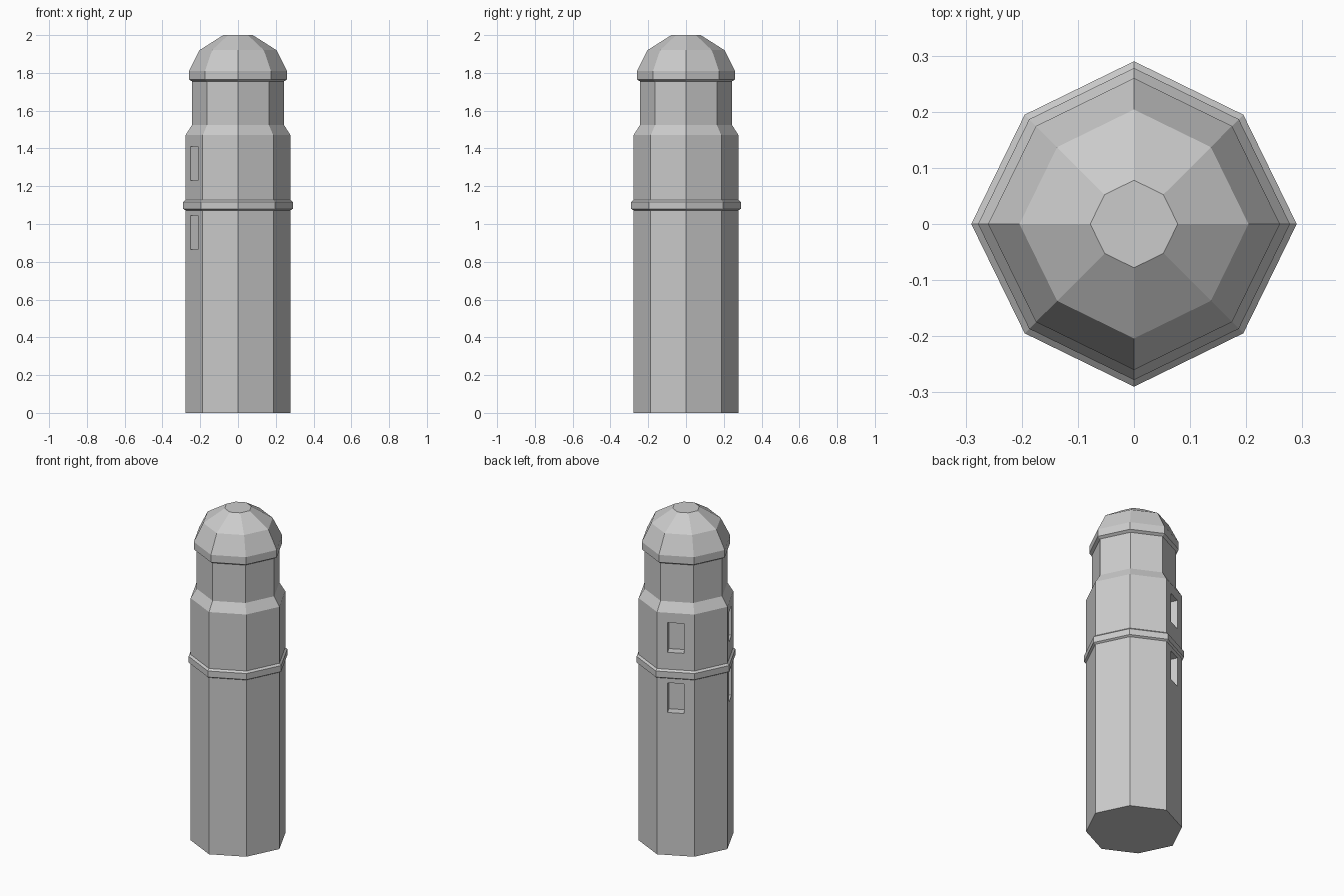
import bpy, bmesh, math
from mathutils import Matrix, Vector

if "Cube" in bpy.data.objects:
    bpy.data.objects.remove(bpy.data.objects["Cube"])

DIAG = 0.95  # diagonal corners sit slightly inside the axis corners


def corner(k, r):
    a = k * math.pi / 4
    r = r * (DIAG if k % 2 else 1)
    return Vector((r * math.cos(a), r * math.sin(a), 0))


def octagon_solid(name, profile):
    """Stack octagonal rings given as (radius, height) and cap both ends."""
    bm = bmesh.new()
    rings = [[bm.verts.new(corner(k, r) + Vector((0, 0, z))) for k in range(8)]
             for r, z in profile]
    for a, b in zip(rings, rings[1:]):
        for k in range(8):
            n = (k + 1) % 8
            bm.faces.new((a[k], a[n], b[n], b[k]))
    bm.faces.new(rings[0][::-1])
    bm.faces.new(rings[-1])
    return add_object(name, bm)


def add_object(name, bm):
    bmesh.ops.recalc_face_normals(bm, faces=bm.faces[:])
    mesh = bpy.data.meshes.new(name)
    bm.to_mesh(mesh)
    bm.free()
    obj = bpy.data.objects.new(name, mesh)
    bpy.context.collection.objects.link(obj)
    return obj


# Tower shaft with sloped shoulder and narrower neck
R = 0.278
tower = octagon_solid("tower_body", [(R, 0), (R, 1.47), (0.243, 1.525), (0.243, 1.78)])

# Raised belt around the shaft
octagon_solid("belt_ring", [(0.274, 1.07), (0.29, 1.08), (0.29, 1.117), (0.274, 1.131)])

# Dome with vertical rim
octagon_solid("dome_roof", [(0.242, 1.754), (0.26, 1.765), (0.26, 1.81),
                            (0.204, 1.92), (0.078, 2.0)])

# Window recesses: two heights on two faces
DEPTH = 0.05
bm = bmesh.new()
for k in (2, 4):
    p, q = corner(k, R), corner(k + 1, R)
    along = (q - p).normalized()
    out = along.cross(Vector((0, 0, 1)))
    turn = Matrix((along, -out, (0, 0, 1))).transposed().to_4x4()
    for z in (0.955, 1.32):
        centre = (p + q) / 2 + Vector((0, 0, z))
        bmesh.ops.create_cube(bm, size=1, matrix=Matrix.Translation(centre) @ turn
                              @ Matrix.Diagonal((0.09, 2 * DEPTH, 0.18, 1)))
cutter = add_object("window_cutter", bm)
cutter.hide_render = True
mod = tower.modifiers.new("windows", 'BOOLEAN')
mod.operation = 'DIFFERENCE'
mod.solver = 'EXACT'
mod.object = cutter
bpy.context.view_layer.objects.active = tower
bpy.ops.object.modifier_apply(modifier=mod.name)
bpy.data.objects.remove(cutter)
